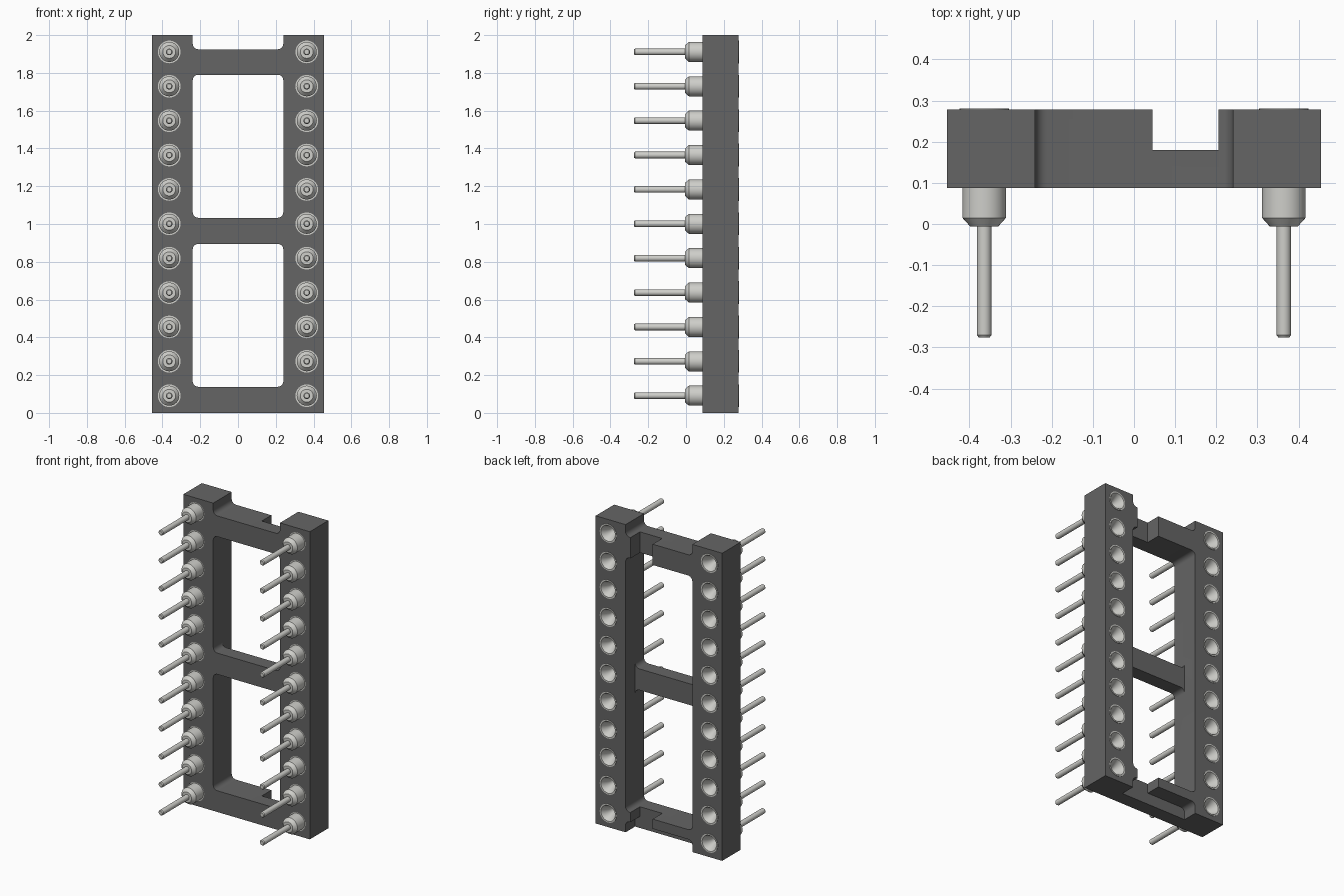
import bpy, bmesh, math

if "Cube" in bpy.data.objects:
    bpy.data.objects.remove(bpy.data.objects["Cube"])

FRONT, STEP, BACK = 0.088, 0.18, 0.278   # depth levels of the frame
COL_X, PITCH, Z0, ROWS = 0.364, 0.182, 0.091, 11


def material(name, rgb):
    m = bpy.data.materials.new(name)
    m.diffuse_color = (*rgb, 1)
    m.use_nodes = True
    m.node_tree.nodes["Principled BSDF"].inputs["Base Color"].default_value = m.diffuse_color
    return m


def add_object(name, bm, mat=None):
    bmesh.ops.recalc_face_normals(bm, faces=bm.faces)
    me = bpy.data.meshes.new(name)
    bm.to_mesh(me)
    bm.free()
    if mat:
        me.materials.append(mat)
    ob = bpy.data.objects.new(name, me)
    bpy.context.collection.objects.link(ob)
    return ob


def prism(bm, x0, x1, z0, z1, y0, y1, r=0.0, seg=6):
    """Rectangle in xz with optional rounded corners, extruded along y."""
    pts = []
    for cx, cz, a in ((x1 - r, z1 - r, 0), (x0 + r, z1 - r, 90),
                      (x0 + r, z0 + r, 180), (x1 - r, z0 + r, 270)):
        for i in range(seg + 1 if r else 1):
            t = math.radians(a + 90 * i / seg)
            pts.append((cx + r * math.cos(t), cz + r * math.sin(t)))
    f = bm.faces.new([bm.verts.new((x, y0, z)) for x, z in pts])
    ext = bmesh.ops.extrude_face_region(bm, geom=[f])
    bmesh.ops.translate(bm, vec=(0, y1 - y0, 0),
                        verts=[v for v in ext["geom"] if isinstance(v, bmesh.types.BMVert)])


def revolve(bm, profile, x=0, z=0, n=32):
    """Lathe a (radius, y) profile around the y axis."""
    rings = []
    for r, y in profile:
        rings.append([bm.verts.new((x + r * math.cos(2 * math.pi * i / n), y,
                                    z + r * math.sin(2 * math.pi * i / n))) for i in range(n)])
    for a, b in zip(rings, rings[1:]):
        for i in range(n):
            bm.faces.new((a[i], a[(i + 1) % n], b[(i + 1) % n], b[i]))
    bm.faces.new(rings[0])
    bm.faces.new(rings[-1])


def carve(ob, bm):
    cutter = add_object("cutter", bm)
    cutter.hide_render = True
    mod = ob.modifiers.new("cut", 'BOOLEAN')
    mod.operation, mod.solver, mod.object = 'DIFFERENCE', 'EXACT', cutter
    bpy.context.view_layer.objects.active = ob
    bpy.ops.object.modifier_apply(modifier=mod.name)
    bpy.data.objects.remove(cutter)


def smooth(me, deg=35):
    me.shade_smooth()
    me.set_sharp_from_angle(angle=math.radians(deg))


dark = material("dark_plastic", (0.13, 0.13, 0.13))
metal = material("pin_metal", (0.62, 0.62, 0.59))

# Frame slab
bm = bmesh.new()
prism(bm, -0.455, 0.455, 0, 2, FRONT, BACK)
frame = add_object("frame", bm, dark)

# Two windows, the open top end, and the recess under the back of the bottom bar
W = 0.24
bm = bmesh.new()
prism(bm, -W, W, 0.138, 0.895, 0, 0.4, 0.03)
prism(bm, -W, W, 1.033, 1.79, 0, 0.4, 0.03)
prism(bm, -W, W, 1.925, 2.2, 0, 0.4, 0.03)
prism(bm, -W, W, -0.2, 0.075, STEP, 0.4, 0.03)
carve(frame, bm)

# Lowered back of the middle bar
bm = bmesh.new()
prism(bm, -W, W, 0.8, 1.13, STEP, 0.4)
carve(frame, bm)

# Key slot across both end bars
bm = bmesh.new()
prism(bm, 0.045, 0.205, 0.03, 0.3, STEP, 0.4)
prism(bm, 0.045, 0.205, 1.6, 1.97, STEP, 0.4)
carve(frame, bm)

# Pin holes
spots = [(s * COL_X, Z0 + PITCH * i) for s in (-1, 1) for i in range(ROWS)]
bm = bmesh.new()
for x, z in spots:
    revolve(bm, [(0.06, 0), (0.06, 0.4)], x, z)
carve(frame, bm)
smooth(frame.data)

# Pin with shoulder collar, and funnel socket on the back
profile = [(0.013, -0.276), (0.0175, -0.27), (0.0175, -0.006), (0.034, -0.006),
           (0.053, 0.015), (0.053, 0.09), (0.06, 0.09), (0.06, 0.281),
           (0.051, 0.281), (0.022, 0.225), (0.022, 0.11)]
bm = bmesh.new()
revolve(bm, profile)
first = add_object("pin", bm, metal)
smooth(first.data)
for k, (x, z) in enumerate(spots):
    pin = first if k == 0 else bpy.data.objects.new("pin", first.data)
    if k:
        bpy.context.collection.objects.link(pin)
    pin.location = (x, 0, z)
